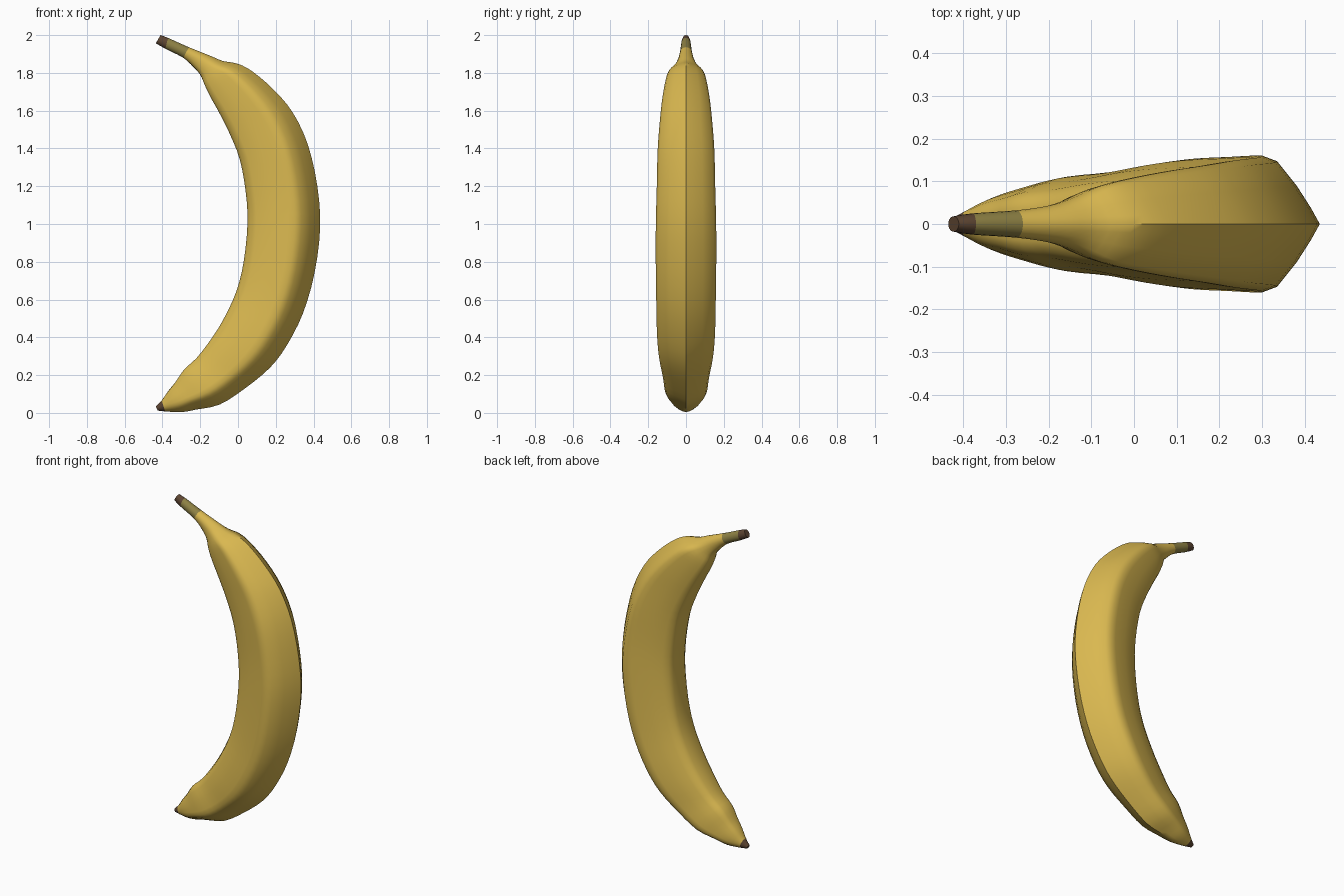
import bpy, bmesh, math

if "Cube" in bpy.data.objects:
    bpy.data.objects.remove(bpy.data.objects["Cube"])


def material(name, rgb):
    m = bpy.data.materials.new(name)
    m.diffuse_color = (*rgb, 1)
    m.use_nodes = True
    m.node_tree.nodes["Principled BSDF"].inputs["Base Color"].default_value = m.diffuse_color
    return m


# Stations from blossom end to stem: inner x, z, outer x, z, half width
STATIONS = [
    (-.435, .034, -.425, .012, .012), (-.405, .065, -.385, .008, .030),
    (-.37, .115, -.30, .004, .062), (-.33, .165, -.22, .018, .085),
    (-.285, .23, -.095, .045, .110), (-.22, .29, .04, .132, .122),
    (-.15, .38, .17, .24, .142), (-.08, .49, .26, .36, .153),
    (-.01, .64, .345, .53, .157), (.03, .80, .405, .74, .16),
    (.05, 1.0, .435, .98, .16), (.042, 1.16, .42, 1.2, .155),
    (.01, 1.34, .37, 1.42, .150), (-.045, 1.48, .29, 1.59, .138),
    (-.10, 1.59, .19, 1.71, .125), (-.15, 1.68, .08, 1.805, .108),
    (-.178, 1.74, 0, 1.848, .092), (-.20, 1.79, -.08, 1.863, .065),
    (-.235, 1.83, -.15, 1.892, .045), (-.29, 1.88, -.26, 1.936, .032),
    (-.385, 1.928, -.37, 1.985, .025), (-.435, 1.957, -.41, 2.0, .018),
]
# Half cross-section: depth from inner to outer edge, share of half width
HALF = [(0, 0), (0, .34), (.035, .52), (.12, .66), (.34, .84), (.56, .97),
        (.65, 1), (.74, .92), (.86, .56), (.95, .22), (1, 0)]
STEPS = 3


def blend(a, b, c, d, t):
    """Smooth curve from b to c."""
    return tuple(.5 * (2 * q + (r - p) * t + (2 * p - 5 * q + 4 * r - s) * t * t
                       + (3 * q - p - 3 * r + s) * t ** 3)
                 for p, q, r, s in zip(a, b, c, d))


last = len(STATIONS) - 1
path = []
for i in range(last):
    pts = [STATIONS[min(max(i + k, 0), last)] for k in (-1, 0, 1, 2)]
    path += [blend(*pts, s / STEPS) for s in range(STEPS)]
path.append(STATIONS[-1])


def ring(bm, station):
    ix, iz, ox, oz, w = station
    angular = min(max((w - .03) / .06, 0), 1)   # slim ends become round
    side = []
    for j, (d, h) in enumerate(HALF):
        a = math.pi * j / (len(HALF) - 1)
        d = angular * d + (1 - angular) * (1 - math.cos(a)) / 2
        h = angular * h + (1 - angular) * math.sin(a)
        side.append((ix + (ox - ix) * d, w * h, iz + (oz - iz) * d))
    loop = side + [(x, -y, z) for x, y, z in side[-2:0:-1]]
    return [bm.verts.new(p) for p in loop]


# Banana skin, with dark tips and an olive stem
bm = bmesh.new()
rings = [ring(bm, s) for s in path]
n = len(rings[0])
for i in range(len(rings) - 1):
    span = i // STEPS
    colour = 2 if span in (0, last - 1) else 1 if span == last - 2 else 0
    for j in range(n):
        k = (j + 1) % n
        f = bm.faces.new((rings[i][j], rings[i][k], rings[i + 1][k], rings[i + 1][j]))
        f.material_index = colour
for end in (rings[0], rings[-1]):
    bm.faces.new(end).material_index = 2
bmesh.ops.recalc_face_normals(bm, faces=bm.faces)
mesh = bpy.data.meshes.new("banana")
bm.to_mesh(mesh)
bm.free()
for m in (material("ripe yellow", (.70, .48, .08)),
          material("olive stem", (.27, .22, .058)),
          material("dark brown tip", (.11, .06, .032))):
    mesh.materials.append(m)
banana = bpy.data.objects.new("banana", mesh)
bpy.context.collection.objects.link(banana)
bpy.context.view_layer.objects.active = banana
banana.select_set(True)
bpy.ops.object.shade_smooth_by_angle(angle=math.radians(45))
